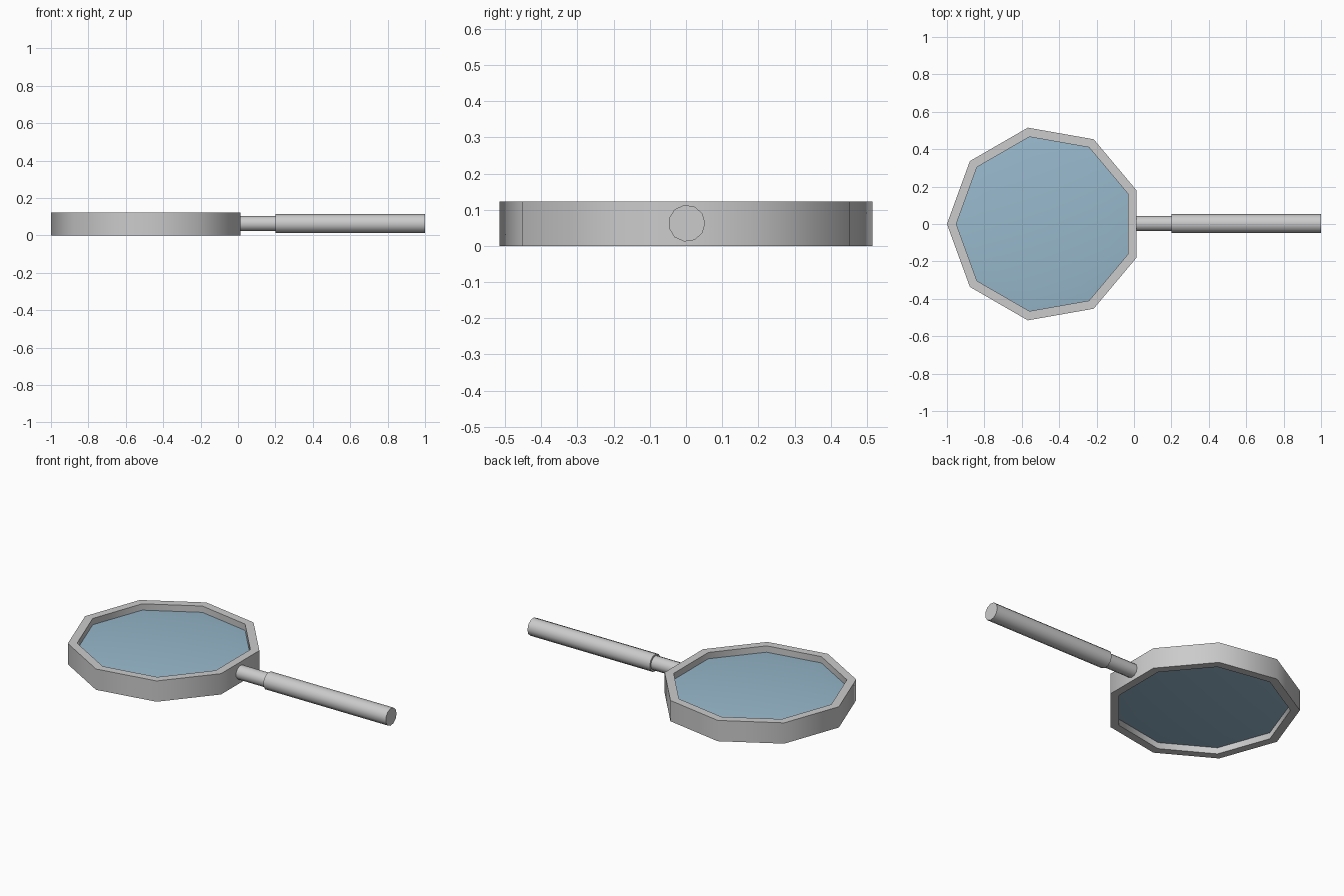
import bpy, bmesh, math

if "Cube" in bpy.data.objects:
    bpy.data.objects.remove(bpy.data.objects["Cube"])

CX, ZC, SIDES = -0.477, 0.0615, 9


def finish(bm, name, mat=None):
    bmesh.ops.recalc_face_normals(bm, faces=bm.faces)
    me = bpy.data.meshes.new(name)
    bm.to_mesh(me)
    bm.free()
    ob = bpy.data.objects.new(name, me)
    bpy.context.collection.objects.link(ob)
    if mat:
        me.materials.append(mat)
    bpy.ops.object.select_all(action='DESELECT')
    ob.select_set(True)
    bpy.context.view_layer.objects.active = ob
    bpy.ops.object.shade_smooth_by_angle(angle=math.radians(60))
    return ob


def loop(bm, r, z):
    # nine-sided ring of vertices with one corner pointing to -x
    return [bm.verts.new((CX + r * math.cos(math.pi + 2 * math.pi * i / SIDES),
                          r * math.sin(math.pi + 2 * math.pi * i / SIDES), z))
            for i in range(SIDES)]


def bridge(bm, a, b):
    n = len(a)
    for i in range(n):
        j = (i + 1) % n
        bm.faces.new((a[i], a[j], b[j], b[i]))


# frame: rectangular section swept round nine sides
bm = bmesh.new()
loops = [loop(bm, r, z) for r, z in
         ((0.523, 0), (0.523, 0.123), (0.473, 0.123), (0.473, 0))]
for k in range(4):
    bridge(bm, loops[k], loops[(k + 1) % 4])
finish(bm, "lens_frame")

# lens: shallow dome on both sides
glass = bpy.data.materials.new("glass_blue")
glass.diffuse_color = (0.31, 0.48, 0.60, 1)
glass.use_nodes = True
glass.node_tree.nodes["Principled BSDF"].inputs["Base Color"].default_value = glass.diffuse_color
bm = bmesh.new()
loops = [loop(bm, r, ZC + dz) for r, dz in
         ((0.365, -0.036), (0.474, -0.024), (0.474, 0.024), (0.365, 0.036))]
for a, b in zip(loops, loops[1:]):
    bridge(bm, a, b)
for ring, dz in ((loops[0], -0.042), (loops[-1], 0.042)):
    tip = bm.verts.new((CX, 0, ZC + dz))
    for i in range(SIDES):
        bm.faces.new((ring[i], ring[(i + 1) % SIDES], tip))
finish(bm, "lens", glass)


# handle: eleven-sided rods along x
def rod(name, x0, x1, r):
    bm = bmesh.new()
    ends = [[bm.verts.new((x, 0.002 + r * math.cos(2 * math.pi * i / 11),
                           ZC + 0.001 + r * math.sin(2 * math.pi * i / 11)))
             for i in range(11)] for x in (x0, x1)]
    bridge(bm, *ends)
    for e in ends:
        bm.faces.new(e)
    finish(bm, name)


rod("handle_neck", -0.01, 0.2, 0.041)
rod("handle_grip", 0.2, 1.0, 0.051)
